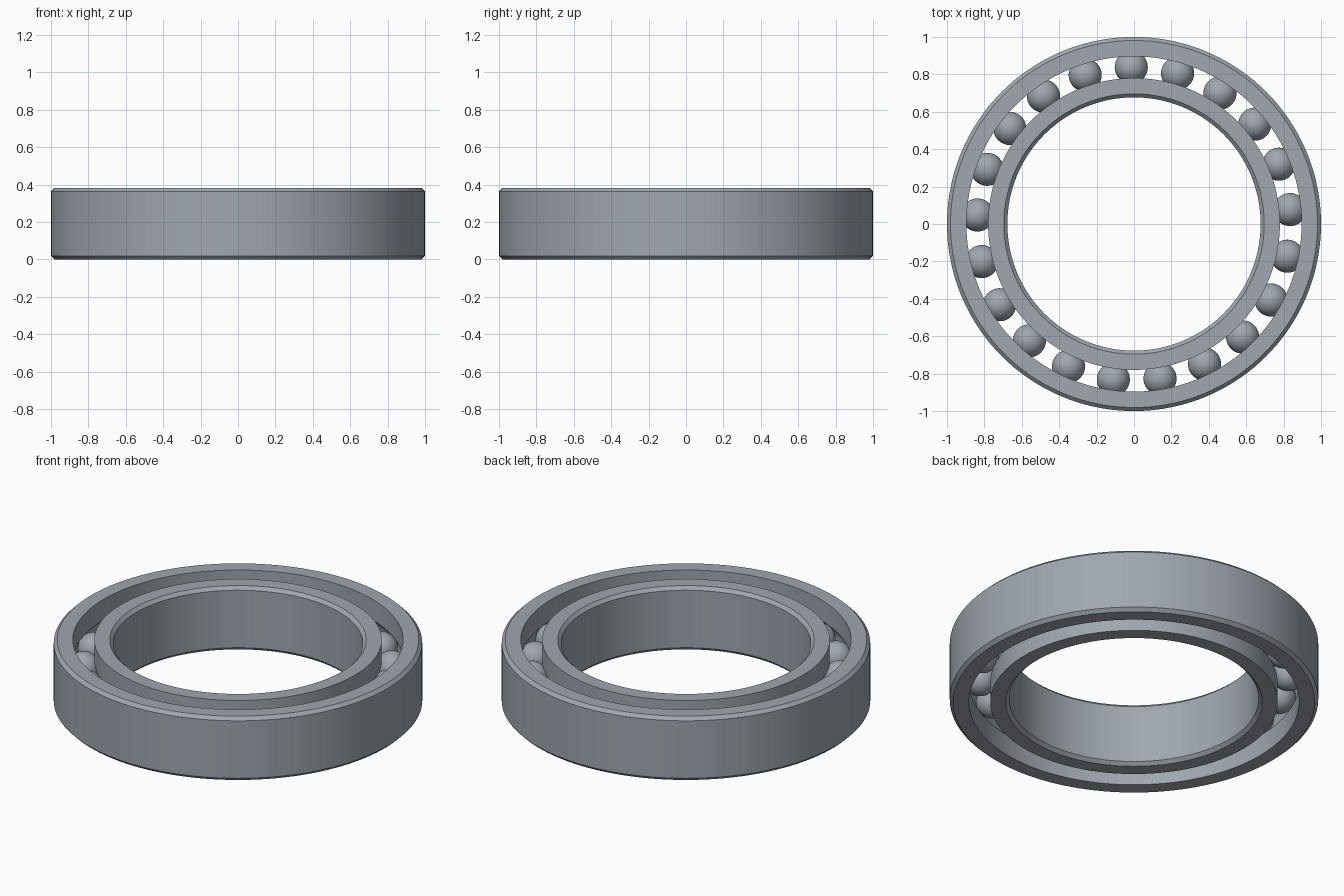
import bpy
import bmesh
from math import asin, cos, pi, radians, sin, tau

cube = bpy.data.objects.get("Cube")
if cube:
    bpy.data.objects.remove(cube, do_unlink=True)

# Overall dimensions
HEIGHT = 0.382
CHAMFER = 0.019
OUTER_R, OUTER_LIP = 1.0, 0.896
BORE_R, INNER_LIP = 0.677, 0.78
PITCH_R = (OUTER_LIP + INNER_LIP) / 2
BALL_R = 0.0885
BALLS = 21
SEGMENTS = 144

steel = bpy.data.materials.new("blue_grey_steel")
steel.use_nodes = True
colour = (0.35, 0.385, 0.43, 1)
steel.diffuse_color = colour
steel.node_tree.nodes["Principled BSDF"].inputs["Base Color"].default_value = colour


def add_object(name, bm):
    mesh = bpy.data.meshes.new(name)
    bm.to_mesh(mesh)
    bm.free()
    mesh.materials.append(steel)
    obj = bpy.data.objects.new(name, mesh)
    bpy.context.collection.objects.link(obj)
    return obj


def smooth(obj):
    bpy.ops.object.select_all(action="DESELECT")
    obj.select_set(True)
    bpy.context.view_layer.objects.active = obj
    bpy.ops.object.shade_smooth_by_angle(angle=radians(30))


def race(name, plain_r, lip_r):
    """Ring with a chamfered plain wall and a ball groove in the other wall."""
    side = 1 if lip_r > PITCH_R else -1
    face_r = plain_r - side * CHAMFER
    profile = [(lip_r, 0), (face_r, 0), (plain_r, CHAMFER),
               (plain_r, HEIGHT - CHAMFER), (face_r, HEIGHT), (lip_r, HEIGHT)]
    # Groove arc, from the top edge to the bottom edge
    half = pi / 2 - asin(abs(lip_r - PITCH_R) / BALL_R)
    steps = 12
    for i in range(steps + 1):
        a = half * (1 - 2 * i / steps)
        profile.append((PITCH_R + side * BALL_R * cos(a),
                        HEIGHT / 2 + BALL_R * sin(a)))
    # Revolve the closed profile
    bm = bmesh.new()
    rings = []
    for s in range(SEGMENTS):
        t = tau * s / SEGMENTS
        rings.append([bm.verts.new((r * cos(t), r * sin(t), z)) for r, z in profile])
    n = len(profile)
    for s in range(SEGMENTS):
        a, b = rings[s], rings[(s + 1) % SEGMENTS]
        for i in range(n):
            j = (i + 1) % n
            bm.faces.new((a[i], b[i], b[j], a[j]))
    bmesh.ops.recalc_face_normals(bm, faces=bm.faces)
    smooth(add_object(name, bm))


race("outer_race", OUTER_R, OUTER_LIP)
race("inner_race", BORE_R, INNER_LIP)

# Balls share one mesh
bm = bmesh.new()
bmesh.ops.create_uvsphere(bm, u_segments=40, v_segments=24, radius=BALL_R)
for face in bm.faces:
    face.smooth = True
first = add_object("ball_1", bm)
for i in range(BALLS):
    ball = first
    if i:
        ball = bpy.data.objects.new(f"ball_{i + 1}", first.data)
        bpy.context.collection.objects.link(ball)
    t = radians(91) + tau * i / BALLS
    ball.location = (PITCH_R * cos(t), PITCH_R * sin(t), HEIGHT / 2)
